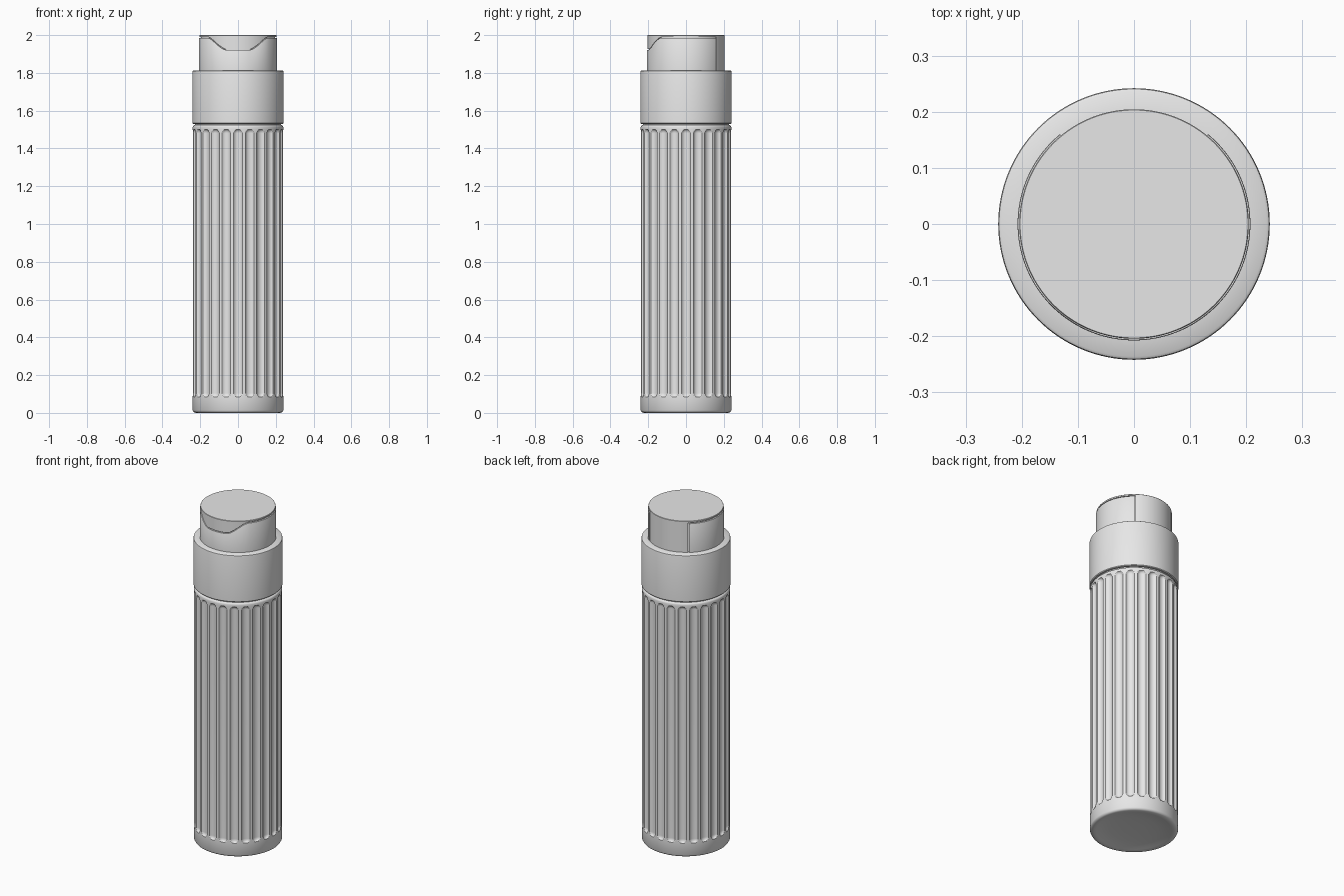
import bpy, bmesh, math

old = bpy.data.objects.get("Cube")
if old:
    bpy.data.objects.remove(old, do_unlink=True)

grey = bpy.data.materials.new("plain_grey")
grey.use_nodes = True
grey.diffuse_color = (0.8, 0.8, 0.8, 1)
grey.node_tree.nodes["Principled BSDF"].inputs["Base Color"].default_value = (0.8, 0.8, 0.8, 1)


def finish(name, bm, angle=35):
    bmesh.ops.recalc_face_normals(bm, faces=bm.faces)
    mesh = bpy.data.meshes.new(name)
    bm.to_mesh(mesh)
    bm.free()
    mesh.materials.append(grey)
    ob = bpy.data.objects.new(name, mesh)
    bpy.context.collection.objects.link(ob)
    bpy.ops.object.select_all(action='DESELECT')
    ob.select_set(True)
    bpy.context.view_layer.objects.active = ob
    bpy.ops.object.shade_smooth_by_angle(angle=math.radians(angle))
    return ob


def revolve(name, profile, segs=128, start=0, end=360, cap_bottom=True, cap_top=True, angle=35):
    """Sweep profile(angle in degrees) -> [(r, z), ...] about z; a part turn gives a closed shell."""
    bm = bmesh.new()
    full = end - start >= 360
    cols = []
    for i in range(segs if full else segs + 1):
        deg = start + (end - start) * i / segs
        a = math.radians(deg)
        cols.append([bm.verts.new((r * math.cos(a), r * math.sin(a), z)) for r, z in profile(deg)])
    n = len(cols[0])
    for i in range(segs):
        p, q = cols[i], cols[(i + 1) % len(cols)]
        for j in range(n - 1 if full else n):
            k = (j + 1) % n
            bm.faces.new((p[j], q[j], q[k], p[k]))
    if full:
        if cap_bottom:
            bm.faces.new([c[0] for c in cols])
        if cap_top:
            bm.faces.new([c[-1] for c in cols])
    else:
        bm.faces.new(cols[0])
        bm.faces.new(cols[-1])
    return finish(name, bm, angle)


# Fluted body with a dished base and round-ended grooves
R, FLUTES, HALF, DEPTH = 0.24, 24, 0.021, 0.013
LOW, HIGH = 0.105, 1.48
STEPS = [i / 8 for i in range(9)]
WALL = [LOW - HALF * (1 - s) for s in STEPS] + [HIGH + HALF * s for s in STEPS]


def body_profile(deg):
    pitch = 360 / FLUTES
    off = (deg + 90 + pitch / 2) % pitch - pitch / 2
    u = math.radians(off) * R / HALF
    rows = [(0.06, 0.016), (0.13, 0.013), (0.18, 0.008), (0.205, 0.002), (0.217, 0.0),
            (0.229, 0.001), (0.236, 0.005), (0.24, 0.013)]
    for z in WALL:
        v = max(LOW - z, z - HIGH, 0) / HALF
        rows.append((R - DEPTH * math.sqrt(max(0, 1 - u * u - v * v)), z))
    return rows + [(0.24, 1.513), (0.238, 1.519), (0.232, 1.523), (0.225, 1.524)]


revolve("fluted_body", body_profile, segs=FLUTES * 16, angle=40)

# Thin recessed joint between body and collar
revolve("joint_ring", lambda d: [(0.228, 1.51), (0.228, 1.55)])

# Collar with softened edges
revolve("collar", lambda d: [(0.22, 1.530), (0.238, 1.530), (0.242, 1.534), (0.242, 1.803),
                             (0.2405, 1.809), (0.236, 1.812), (0.19, 1.814)])

# Core seen only through the seams of the cap
revolve("cap_core", lambda d: [(0.197, 1.80), (0.197, 1.995)])


def seam(deg):
    """Height of the lid seam: dips at the front to form a thumb lip."""
    front = abs((deg + 90 + 180) % 360 - 180)
    t = min(1, max(0, (front - 16) / 36))
    return 1.921 + 0.064 * t * t * (3 - 2 * t)


# Fixed cap wall, open at the back for the hinge
revolve("cap_wall", lambda d: [(0.19, 1.80), (0.2075, 1.80), (0.2075, seam(d) - 0.002),
                               (0.2065, seam(d)), (0.19, seam(d))],
        segs=144, start=129.5, end=410.5)

# Flip lid with its front lip
revolve("flip_lid", lambda d: [(0.19, seam(d) + 0.005), (0.2045, seam(d) + 0.005),
                               (0.2045, 1.998), (0.203, 2.0)],
        segs=144, cap_bottom=False)

# Hinge panel hanging from the back of the lid
revolve("hinge_panel", lambda d: [(0.19, 1.80), (0.2045, 1.80), (0.2045, 1.993), (0.19, 1.993)],
        segs=40, start=52, end=128)
